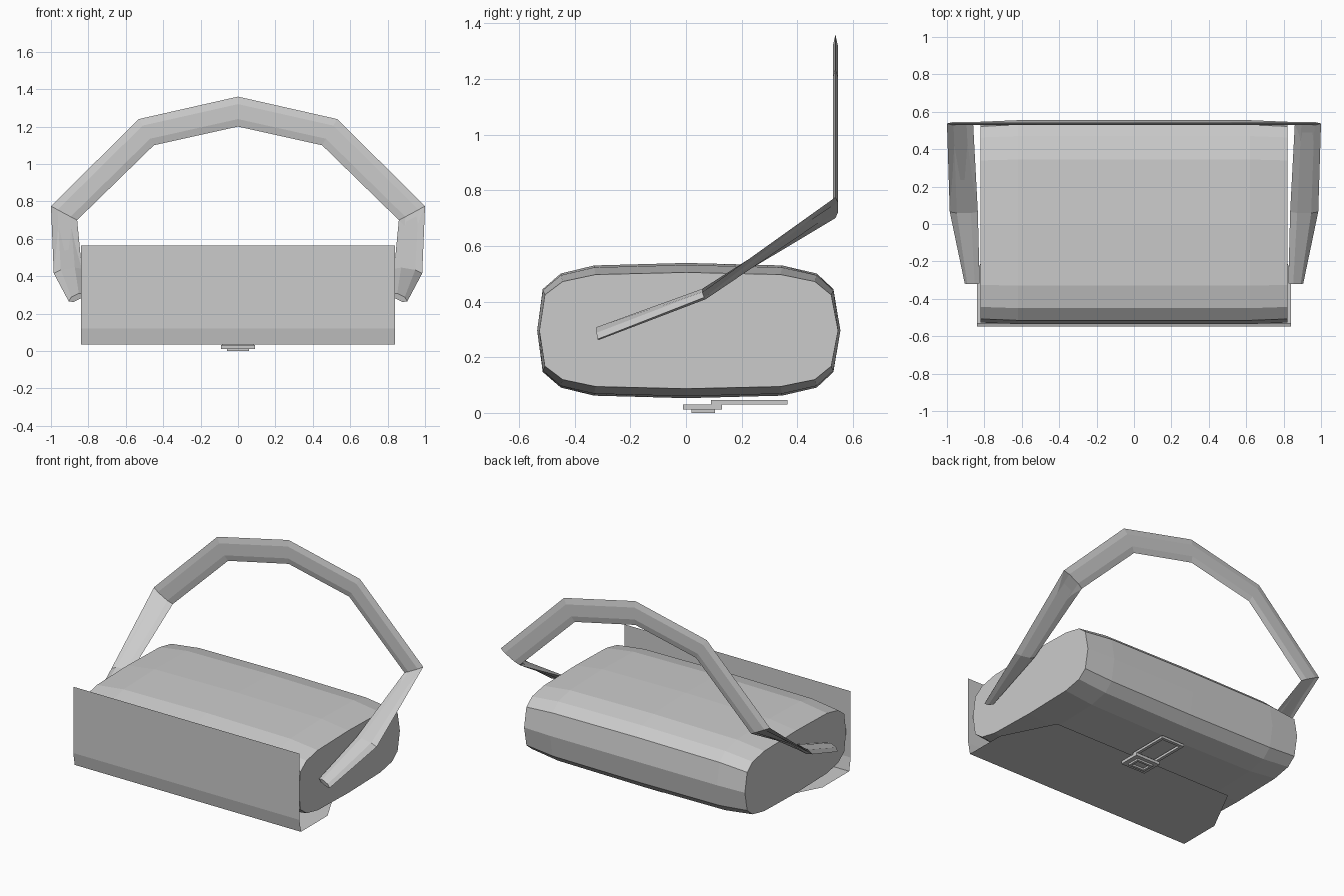
import bpy, bmesh
from mathutils import Vector

if "Cube" in bpy.data.objects:
    bpy.data.objects.remove(bpy.data.objects["Cube"])

grey = bpy.data.materials.new("plain_grey")
grey.diffuse_color = (0.6, 0.6, 0.6, 1)
grey.use_nodes = True
grey.node_tree.nodes["Principled BSDF"].inputs["Base Color"].default_value = grey.diffuse_color


def make(name, bm, fix_normals=True):
    if fix_normals:
        bmesh.ops.recalc_face_normals(bm, faces=bm.faces)
    me = bpy.data.meshes.new(name)
    bm.to_mesh(me)
    bm.free()
    me.materials.append(grey)
    ob = bpy.data.objects.new(name, me)
    bpy.context.collection.objects.link(ob)
    return ob


def loft(name, rings):
    """Skin a list of closed rings and cap both ends."""
    bm = bmesh.new()
    vs = [[bm.verts.new(p) for p in r] for r in rings]
    n = len(rings[0])
    for a, b in zip(vs, vs[1:]):
        for i in range(n):
            j = (i + 1) % n
            bm.faces.new((a[i], a[j], b[j], b[i]))
    bm.faces.new(vs[0][::-1])
    bm.faces.new(vs[-1])
    return make(name, bm)


def box(name, x0, x1, y0, y1, z0, z1):
    return loft(name, [[(x0, y0, z), (x1, y0, z), (x1, y1, z), (x0, y1, z)]
                       for z in (z0, z1)])


# Bag body: rounded profile, slightly pinched towards the two ends
CZ = 0.296
upper = [(-0.535, 0), (-0.515, 0.149), (-0.45, 0.205), (-0.33, 0.234), (0, 0.243),
         (0.345, 0.234), (0.47, 0.205), (0.53, 0.149), (0.555, 0)]
profile = upper + [(y, -z) for y, z in upper[-2:0:-1]]
sections = [(-0.82, 0.985, 0.86), (-0.62, 1, 0.97), (0, 1, 1),
            (0.62, 1, 0.97), (0.82, 0.985, 0.86)]
loft("bag_body", [[(x, y * sy, CZ + z * sz) for y, z in profile]
                  for x, sy, sz in sections])

# Flap: thin sheet standing at the front and folded below the body
bm = bmesh.new()
rows = [(0.84, -0.548, 0.565), (0.84, -0.548, 0.12), (0.84, -0.532, 0.034),
        (0.84, -0.25, 0.034), (0.67, 0.08, 0.036)]
pairs = [(bm.verts.new((-x, y, z)), bm.verts.new((x, y, z))) for x, y, z in rows]
for a, b in zip(pairs, pairs[1:]):
    bm.faces.new((b[0], b[1], a[1], a[0]))
make("flap", bm, False)

# Handle: flat six-sided strap; outer edge, inner edge, facing, half thickness
half = [((0.0, 0.537, 1.36), (0.0, 0.537, 1.20), (0, 1, 0), 0.009),
        ((0.53, 0.537, 1.24), (0.45, 0.537, 1.10), (0, 1, 0), 0.009),
        ((1.0, 0.537, 0.775), (0.86, 0.537, 0.70), (0, 1, 0.1), 0.009),
        ((0.985, 0.065, 0.415), (0.835, 0.065, 0.44), (0, -0.45, 0.9), 0.014),
        ((0.905, -0.318, 0.265), (0.825, -0.318, 0.305), (0.4, -0.25, 0.85), 0.015)]


def strap_ring(o, i, n, t, side):
    o, i, n = Vector(o), Vector(i), Vector(n).normalized() * t
    a, b = o.lerp(i, 0.25), o.lerp(i, 0.75)
    return [(p.x * side, p.y, p.z) for p in (o, a + n, b + n, i, b - n, a - n)]


rings = [strap_ring(*h, -1) for h in half[:0:-1]] + [strap_ring(*h, 1) for h in half]
loft("handle", rings)


# Open rectangular frame in the horizontal plane
def frame(name, hx, y0, y1, z0, z1, w):
    def rect(d, z):
        return [(-hx + d, y0 + d, z), (hx - d, y0 + d, z),
                (hx - d, y1 - d, z), (-hx + d, y1 - d, z)]
    bm = bmesh.new()
    vs = [[bm.verts.new(p) for p in rect(d, z)]
          for d, z in ((0, z0), (0, z1), (w, z1), (w, z0))]
    for k in range(4):
        a, b = vs[k], vs[(k + 1) % 4]
        for i in range(4):
            j = (i + 1) % 4
            bm.faces.new((a[i], a[j], b[j], b[i]))
    make(name, bm)


# Clasp below the flap
frame("clasp_loop", 0.085, 0.09, 0.365, 0.031, 0.047, 0.02)
box("clasp_plate", -0.09, 0.09, -0.01, 0.13, 0.012, 0.031)
frame("clasp_button", 0.06, 0.02, 0.105, 0.0, 0.012, 0.015)
